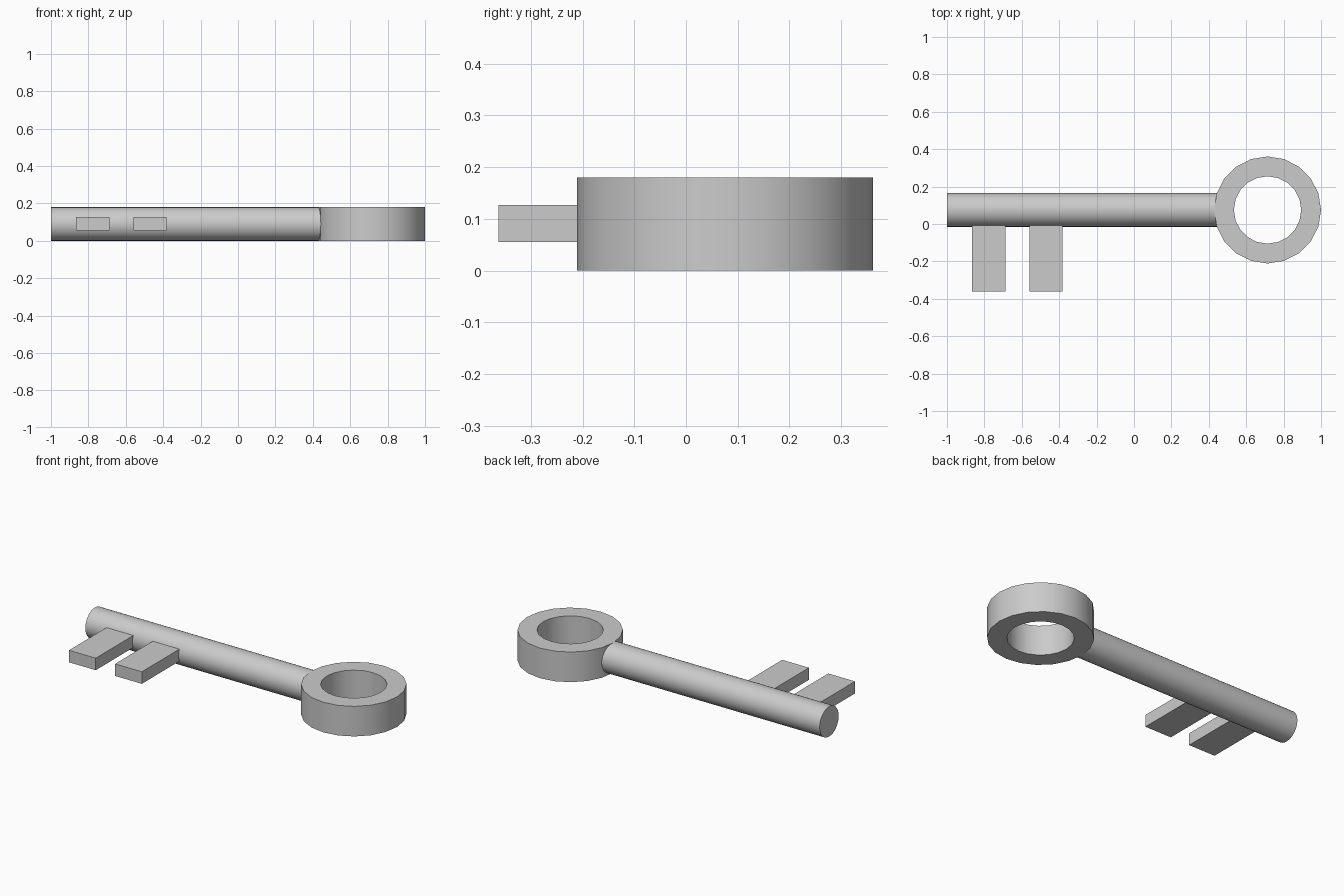
import bpy, bmesh, math
from mathutils import Matrix, Vector

if "Cube" in bpy.data.objects:
    bpy.data.objects.remove(bpy.data.objects["Cube"])

YC, ZC, R = 0.075, 0.09, 0.09   # shaft axis and radius


def finish(name, bm, smooth=False):
    bmesh.ops.recalc_face_normals(bm, faces=bm.faces)
    mesh = bpy.data.meshes.new(name)
    bm.to_mesh(mesh)
    bm.free()
    obj = bpy.data.objects.new(name, mesh)
    bpy.context.collection.objects.link(obj)
    if smooth:
        bpy.ops.object.select_all(action='DESELECT')
        obj.select_set(True)
        bpy.context.view_layer.objects.active = obj
        bpy.ops.object.shade_smooth_by_angle(angle=math.radians(35))
    return obj


# Ring handle: rectangular section swept around 20 sides
def ring(name, centre, r_out, r_in, height, sides=20):
    bm = bmesh.new()
    section = [(r_out, 0), (r_out, height), (r_in, height), (r_in, 0)]
    loops = []
    for i in range(sides):
        a = math.tau * i / sides
        loops.append([bm.verts.new((centre[0] + r * math.cos(a),
                                    centre[1] + r * math.sin(a), z))
                      for r, z in section])
    for i in range(sides):
        a, b = loops[i], loops[(i + 1) % sides]
        for j in range(4):
            k = (j + 1) % 4
            bm.faces.new((a[j], b[j], b[k], a[k]))
    return finish(name, bm, smooth=True)


# Round shaft along x, ending inside the ring wall
def shaft(name, x0, x1):
    bm = bmesh.new()
    place = Matrix.Translation(((x0 + x1) / 2, YC, ZC)) @ Matrix.Rotation(math.pi / 2, 4, 'Y')
    bmesh.ops.create_cone(bm, cap_ends=True, segments=32, radius1=R, radius2=R,
                          depth=x1 - x0, matrix=place)
    return finish(name, bm, smooth=True)


# Rectangular tooth
def block(name, lo, hi):
    lo, hi = Vector(lo), Vector(hi)
    bm = bmesh.new()
    place = Matrix.Translation((lo + hi) / 2) @ Matrix.Diagonal((*(hi - lo), 1))
    bmesh.ops.create_cube(bm, size=1, matrix=place)
    return finish(name, bm)


ring("ring_handle", (0.714, YC), 0.286, 0.18, 0.18)
shaft("shaft", -1.0, 0.47)
for name, x in (("end_tooth", -0.865), ("inner_tooth", -0.56)):
    block(name, (x, -0.362, 0.055), (x + 0.177, 0.03, 0.127))
